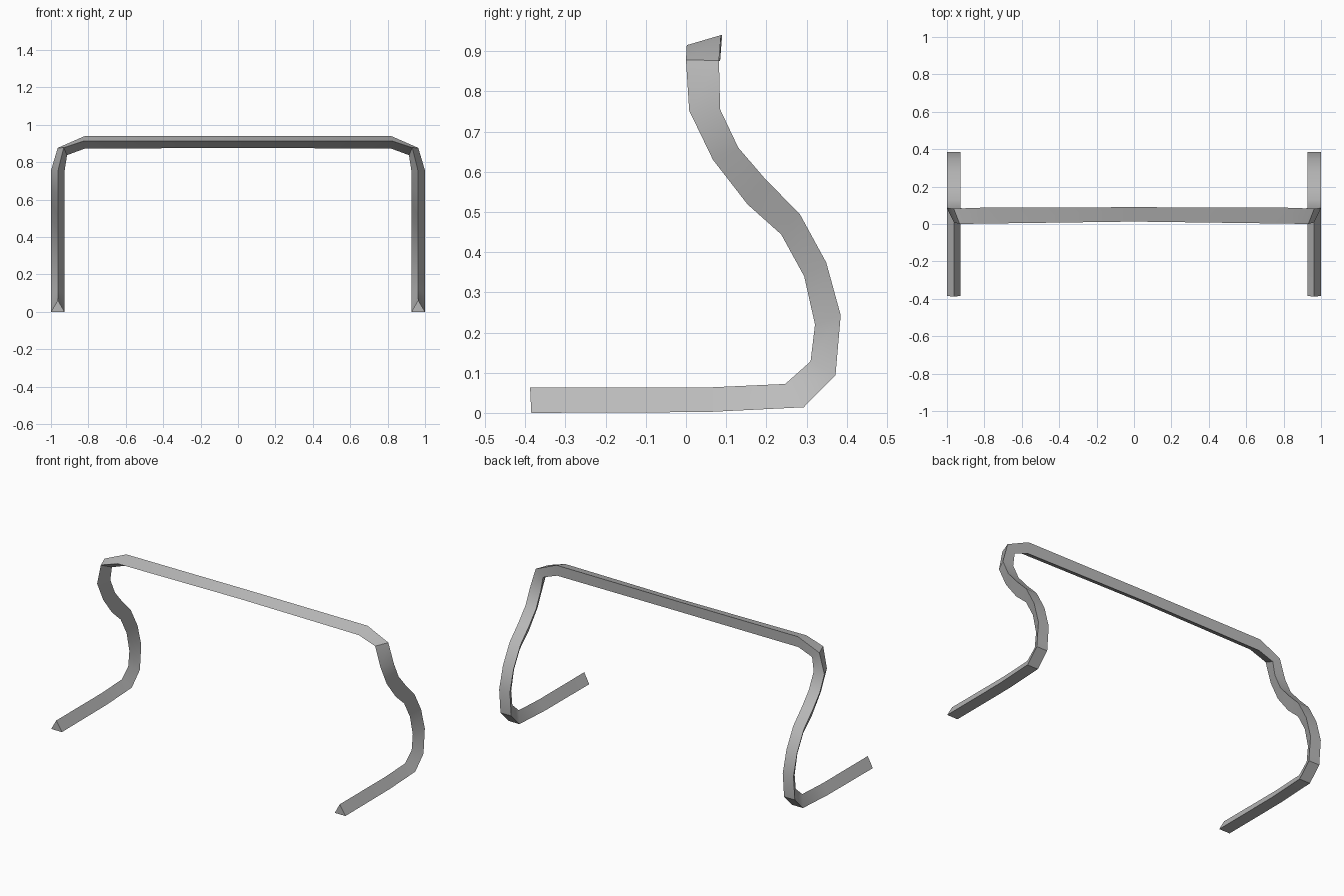
import bpy, bmesh, math

if "Cube" in bpy.data.objects:
    bpy.data.objects.remove(bpy.data.objects["Cube"])

metal = bpy.data.materials.new("grey metal")
metal.diffuse_color = (0.5, 0.5, 0.5, 1)
metal.use_nodes = True
metal.node_tree.nodes["Principled BSDF"].inputs["Base Color"].default_value = metal.diffuse_color

# Side profile of foot and leg: (back y, back z, ridge y, ridge z)
side = [
    (-0.385, 0.0, -0.388, 0.063), (0.05, 0.002, 0.05, 0.063),
    (0.293, 0.014, 0.247, 0.072), (0.372, 0.094, 0.31, 0.128),
    (0.385, 0.243, 0.321, 0.22), (0.349, 0.374, 0.294, 0.34),
    (0.283, 0.495, 0.237, 0.444), (0.198, 0.581, 0.153, 0.519),
    (0.13, 0.66, 0.067, 0.63), (0.085, 0.755, 0.008, 0.752),
]
rings = [[(1.0, by, bz), (0.927, by, bz), (0.963, ry, rz)] for by, bz, ry, rz in side]

# Bent corner and top bar, up to the centre line
rings += [
    [(0.964, 0.082, 0.877), (0.914, 0.082, 0.838), (0.932, 0.0, 0.878)],
    [(0.82, 0.087, 0.94), (0.82, 0.08, 0.873), (0.82, 0.002, 0.915)],
    [(0.0, 0.09, 0.94), (0.0, 0.085, 0.877), (0.0, 0.013, 0.915)],
]

# Skin the triangular rings, cap the foot end, mirror the other half
bm = bmesh.new()
loops = [[bm.verts.new(p) for p in r] for r in rings]
for a, b in zip(loops, loops[1:]):
    for i in range(3):
        j = (i + 1) % 3
        bm.faces.new((a[i], a[j], b[j], b[i]))
bm.faces.new(loops[0][::-1])
bmesh.ops.recalc_face_normals(bm, faces=bm.faces)
# Make sure the normals point outwards (the foot cap faces forwards)
bm.faces.ensure_lookup_table()
if bm.faces[-1].normal.y > 0:
    bmesh.ops.reverse_faces(bm, faces=bm.faces)
mesh = bpy.data.meshes.new("hurdle_frame")
bm.to_mesh(mesh)
bm.free()
mesh.materials.append(metal)
frame = bpy.data.objects.new("hurdle_frame", mesh)
bpy.context.collection.objects.link(frame)

mirror = frame.modifiers.new("Mirror", 'MIRROR')
mirror.use_axis = (True, False, False)
mirror.use_clip = True

bpy.context.view_layer.objects.active = frame
frame.select_set(True)
bpy.ops.object.modifier_apply(modifier="Mirror")
bpy.ops.object.shade_smooth_by_angle(angle=math.radians(30))
